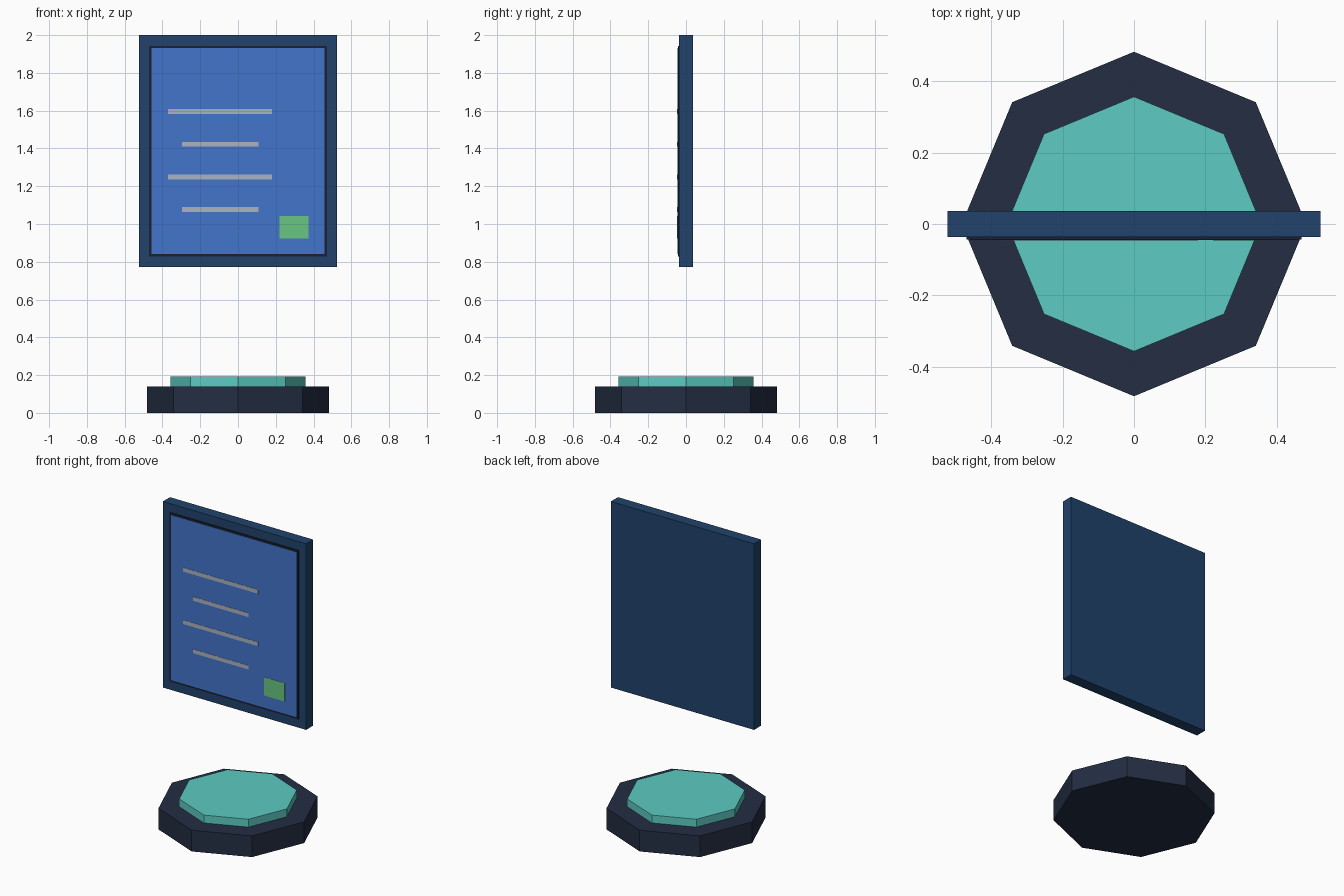
import bpy
import math

cube = bpy.data.objects.get("Cube")
if cube:
    bpy.data.objects.remove(cube, do_unlink=True)


def linear(c):
    return c / 12.92 if c <= 0.04045 else ((c + 0.055) / 1.055) ** 2.4


def material(name, hex_code):
    rgb = [linear(v / 255) for v in bytes.fromhex(hex_code)]
    mat = bpy.data.materials.new(name)
    mat.use_nodes = True
    mat.diffuse_color = (*rgb, 1)
    bsdf = next(n for n in mat.node_tree.nodes if n.type == "BSDF_PRINCIPLED")
    bsdf.inputs["Base Color"].default_value = (*rgb, 1)
    return mat


charcoal = material("charcoal", "232D42")
teal = material("teal", "5DCBC2")
navy = material("navy", "21426B")
black = material("near_black", "182030")
blue = material("screen_blue", "4375CC")
grey = material("pale_grey", "ACB4C0")
green = material("green", "6AC682")


def octagon(name, radius, z0, z1, mat):
    # Octagonal prism with corners on the x and y axes
    bpy.ops.mesh.primitive_cylinder_add(vertices=8, radius=radius, depth=z1 - z0,
                                        location=(0, 0, (z0 + z1) / 2))
    obj = bpy.context.object
    obj.name = name
    obj.data.materials.append(mat)


def panel(name, x0, x1, z0, z1, front, back, mat):
    # Upright box facing -y
    bpy.ops.mesh.primitive_cube_add(
        size=1, location=((x0 + x1) / 2, (front + back) / 2, (z0 + z1) / 2))
    obj = bpy.context.object
    obj.name = name
    obj.scale = (x1 - x0, back - front, z1 - z0)
    bpy.ops.object.transform_apply(location=False, rotation=False, scale=True)
    obj.data.materials.append(mat)


# Pedestal
octagon("base", 0.483, 0, 0.14, charcoal)
octagon("base_pad", 0.357, 0.14, 0.192, teal)

# Floating display board
panel("board", -0.523, 0.523, 0.772, 2.0, -0.037, 0.037, navy)
panel("screen_border", -0.47, 0.47, 0.829, 1.943, -0.043, -0.037, black)
panel("screen", -0.457, 0.457, 0.841, 1.931, -0.045, -0.043, blue)

# Rows of plain bars, alternating wide and narrow
for i in range(4):
    z = 1.595 - 0.173 * i
    left, right = ((-0.37, 0.18), (-0.297, 0.108))[i % 2]
    panel(f"screen_bar_{i + 1}", left, right, z - 0.013, z + 0.013,
          -0.0465, -0.045, grey)

# Button in the lower corner
panel("screen_button", 0.221, 0.373, 0.922, 1.043, -0.0465, -0.045, green)
